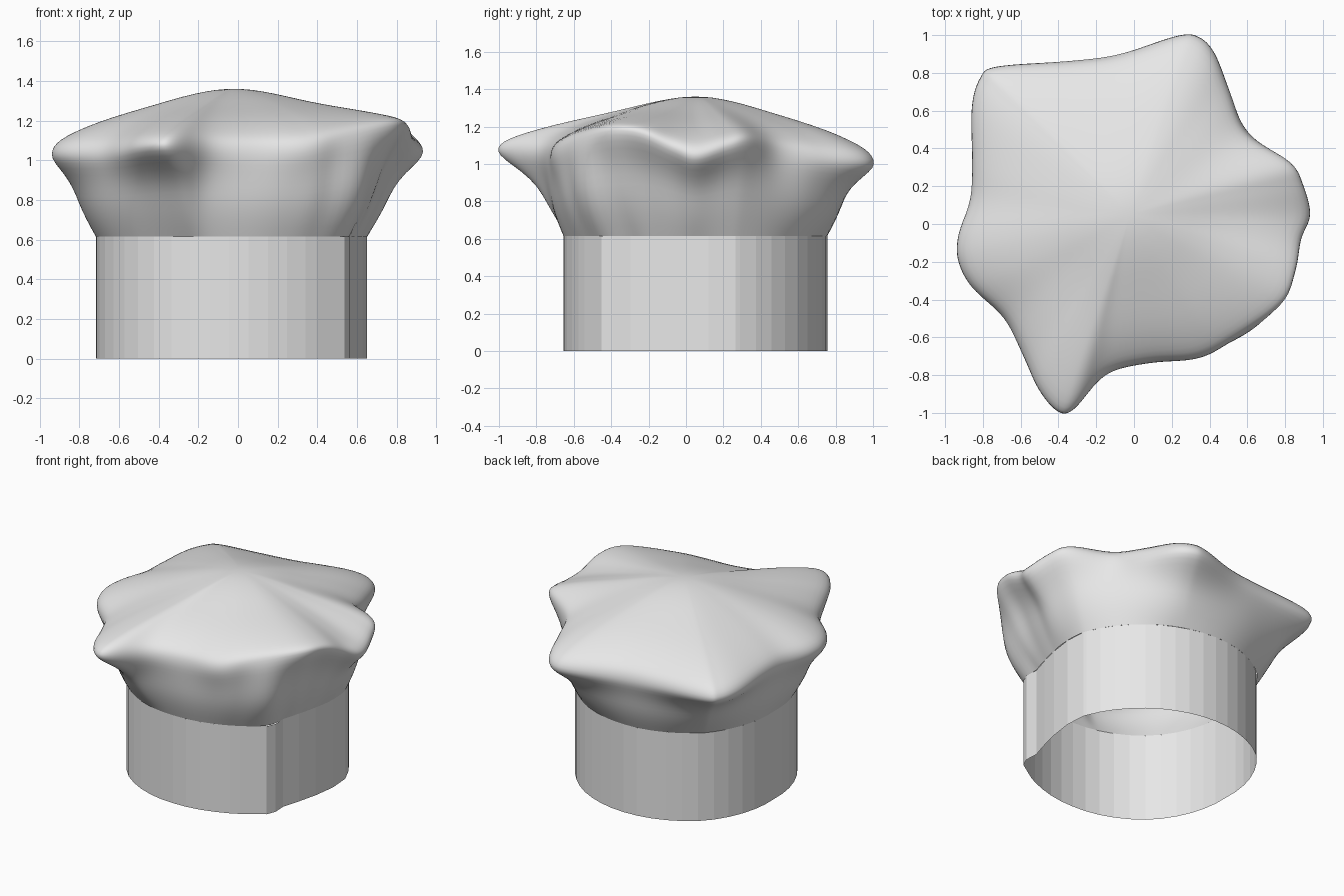
import bpy, bmesh, math
from mathutils import Vector

cube = bpy.data.objects.get("Cube")
if cube:
    bpy.data.objects.remove(cube, do_unlink=True)

CENTRE = Vector((-0.02, 0.05, 0))
BAND_TOP = 0.615
PEAK = 1.36

cloth = bpy.data.materials.new("white cloth")
cloth.use_nodes = True
cloth.diffuse_color = (0.8, 0.8, 0.8, 1)
cloth.node_tree.nodes["Principled BSDF"].inputs["Base Color"].default_value = (0.8, 0.8, 0.8, 1)

# Band radius by angle in degrees: slightly squared, with an overlapping fold at front left
BAND = [(-180, 0.695), (-158, 0.71), (-135, 0.725), (-112, 0.715), (-90, 0.705), (-70, 0.71),
        (-55, 0.725), (-42, 0.75), (-37, 0.73), (-31, 0.675), (-20, 0.655), (-8, 0.655),
        (6, 0.675), (18, 0.695), (45, 0.69), (70, 0.695), (90, 0.705), (112, 0.72),
        (135, 0.735), (158, 0.715), (180, 0.695)]


def band_radius(angle):
    deg = math.degrees(angle)
    for (a0, r0), (a1, r1) in zip(BAND, BAND[1:]):
        if a0 <= deg <= a1:
            return r0 + (r1 - r0) * (deg - a0) / (a1 - a0)
    return BAND[0][1]


def band_point(angle, z):
    r = band_radius(angle)
    return CENTRE + Vector((r * math.cos(angle), r * math.sin(angle), z))


def loft(name, rings, tip=None):
    """Skin closed rings of points, optionally closing the last onto a tip."""
    bm = bmesh.new()
    loops = [[bm.verts.new(p) for p in ring] for ring in rings]
    n = len(loops[0])
    for low, high in zip(loops, loops[1:]):
        for i in range(n):
            j = (i + 1) % n
            bm.faces.new((low[i], low[j], high[j], high[i]))
    if tip is not None:
        top = bm.verts.new(tip)
        for i in range(n):
            bm.faces.new((loops[-1][i], loops[-1][(i + 1) % n], top))
    mesh = bpy.data.meshes.new(name)
    bm.to_mesh(mesh)
    bm.free()
    mesh.materials.append(cloth)
    obj = bpy.data.objects.new(name, mesh)
    bpy.context.collection.objects.link(obj)
    return obj


def closed_spline(points, steps):
    """Smooth closed curve through the points."""
    n, out = len(points), []
    for i in range(n):
        a, b, c, d = (Vector(points[(i + k) % n]) for k in (-1, 0, 1, 2))
        for s in range(steps):
            t = s / steps
            out.append(0.5 * (2 * b + (c - a) * t + (2 * a - 5 * b + 4 * c - d) * t * t
                              + (3 * b - a - 3 * c + d) * t ** 3))
    return out


# Straight open band: even flat facets, with extra edges along the fold
degrees = [d for d in range(-180, 180, 8) if not -55 <= d <= 18]
degrees += [d for d, r in BAND if -55 <= d <= 18]
angles = [math.radians(d) for d in sorted(degrees)]
loft("hat_band", [[band_point(a, z) for a in angles] for z in (0, BAND_TOP)])

# Puffed crown: lobed rim, counter-clockwise
RIM = [
    (0.94, 0.05, 1.04), (0.90, 0.21, 1.09), (0.83, 0.33, 1.12), (0.60, 0.48, 1.07),
    (0.51, 0.70, 1.03), (0.43, 0.91, 1.01), (0.34, 1.0, 1.0), (0.22, 1.0, 1.0),
    (-0.08, 0.90, 1.0), (-0.35, 0.865, 1.0), (-0.73, 0.84, 1.0), (-0.82, 0.78, 1.0),
    (-0.865, 0.62, 1.01), (-0.86, 0.33, 1.03), (-0.87, 0.13, 1.03), (-0.935, -0.06, 1.03),
    (-0.935, -0.20, 1.03), (-0.86, -0.34, 1.03), (-0.69, -0.50, 1.03), (-0.59, -0.70, 1.04),
    (-0.51, -0.88, 1.06), (-0.41, -1.0, 1.07), (-0.32, -0.99, 1.07), (-0.15, -0.80, 1.06),
    (0.08, -0.735, 1.05), (0.33, -0.715, 1.06), (0.50, -0.63, 1.11), (0.78, -0.43, 1.18),
    (0.86, -0.25, 1.17), (0.89, -0.08, 1.09),
]
rim = closed_spline(RIM, 4)
MEAN_REACH = sum((p - CENTRE).xy.length for p in rim) / len(rim)
MEAN_Z = sum(p.z for p in rim) / len(rim)

# (height share, outward share) beneath the rim; (reach, rise share) above it
UNDER = [(0, 0), (0.2, 0.1), (0.4, 0.2), (0.58, 0.32), (0.75, 0.56), (0.9, 0.87), (1, 1)]
OVER = [(0.985, 0.12), (0.95, 0.22), (0.87, 0.34), (0.74, 0.49), (0.58, 0.63),
        (0.43, 0.75), (0.28, 0.88), (0.14, 0.97), (0.06, 0.995)]


def under_point(p, height, out):
    angle = math.atan2(p.y - CENTRE.y, p.x - CENTRE.x)
    q = band_point(angle, BAND_TOP).lerp(p, out)
    # Cloth puffs out and gathers above the fold
    near = math.exp(-((math.degrees(angle) + 40) / 16) ** 2)
    swell = 0.045 + near * (0.05 + 0.015 * math.sin(angle * 22))
    q += Vector((math.cos(angle), math.sin(angle), 0)) * swell * math.sin(math.pi * height)
    q.z = BAND_TOP + (p.z - BAND_TOP) * height
    return q


def over_point(p, reach, rise):
    # Lobes fade into a round dome towards the peak
    fade = 1 - reach
    spoke = Vector((p.x - CENTRE.x, p.y - CENTRE.y, 0))
    length = spoke.length * (1 - fade) + MEAN_REACH * fade
    q = CENTRE + spoke.normalized() * length * reach
    edge = p.z * (1 - fade) + MEAN_Z * fade
    q.z = edge + (PEAK - edge) * rise
    return q


rings = [[under_point(p, *row) for p in rim] for row in UNDER]
rings += [[over_point(p, *row) for p in rim] for row in OVER]
crown = loft("puffed_crown", rings, CENTRE + Vector((0, 0, PEAK)))
smooth = crown.modifiers.new("soften", "SUBSURF")
smooth.levels = smooth.render_levels = 1
for face in crown.data.polygons:
    face.use_smooth = True
